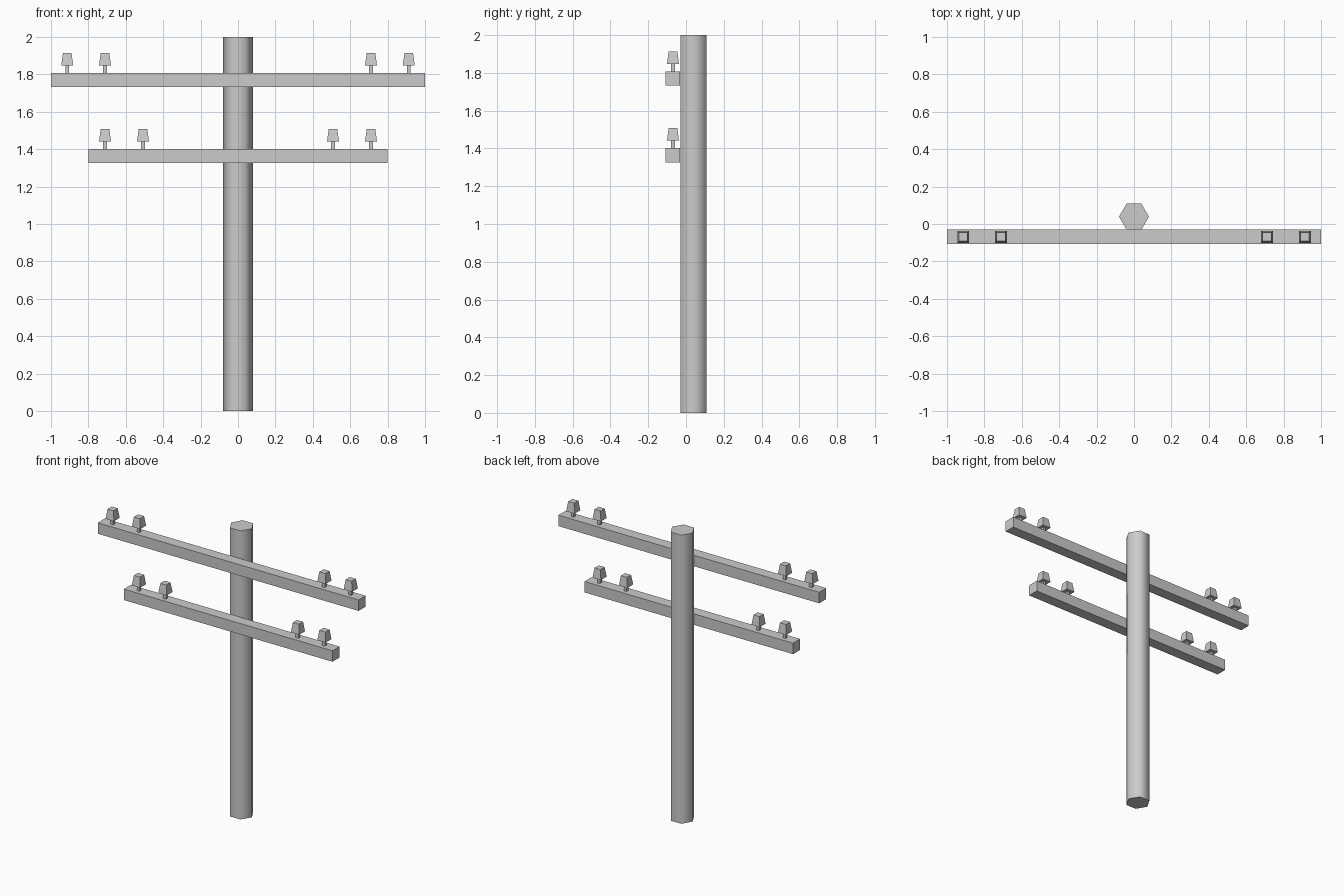
import bpy, math

if "Cube" in bpy.data.objects:
    bpy.data.objects.remove(bpy.data.objects["Cube"])

ARM_Y, ARM_W = -0.069, 0.077


def box(name, loc, dims):
    bpy.ops.mesh.primitive_cube_add(size=1, location=loc)
    ob = bpy.context.object
    ob.name = name
    ob.scale = dims
    bpy.ops.object.transform_apply(location=False, rotation=False, scale=True)
    return ob


def insulator(name, x, z):
    # square pin with a tapered four-sided cap
    box(name + "_pin", (x, ARM_Y, z + 0.02), (0.02, 0.02, 0.042))
    bpy.ops.mesh.primitive_cone_add(
        vertices=4, radius1=0.064 / math.sqrt(2), radius2=0.046 / math.sqrt(2),
        depth=0.067, location=(x, ARM_Y, z + 0.0725), rotation=(0, 0, math.pi / 4))
    bpy.context.object.name = name + "_cap"


# hexagonal pole with smooth sides, points on the x axis
bpy.ops.mesh.primitive_cylinder_add(vertices=6, radius=0.08, depth=2,
                                    location=(0, 0.039, 1),
                                    rotation=(0, 0, math.pi / 6))
bpy.context.object.name = "pole"
bpy.ops.object.shade_smooth_by_angle(angle=math.radians(65))

# cross arms with mirrored pairs of insulators
for label, half, z, xs in (("upper", 1.0, 1.77, (0.913, 0.711)),
                           ("lower", 0.8, 1.364, (0.711, 0.508))):
    box(label + "_cross_arm", (0, ARM_Y, z), (2 * half, ARM_W, 0.076))
    for side, s in (("left", -1), ("right", 1)):
        for place, x in zip(("outer", "inner"), xs):
            insulator(f"{label}_{side}_{place}_insulator", s * x, z + 0.038)
